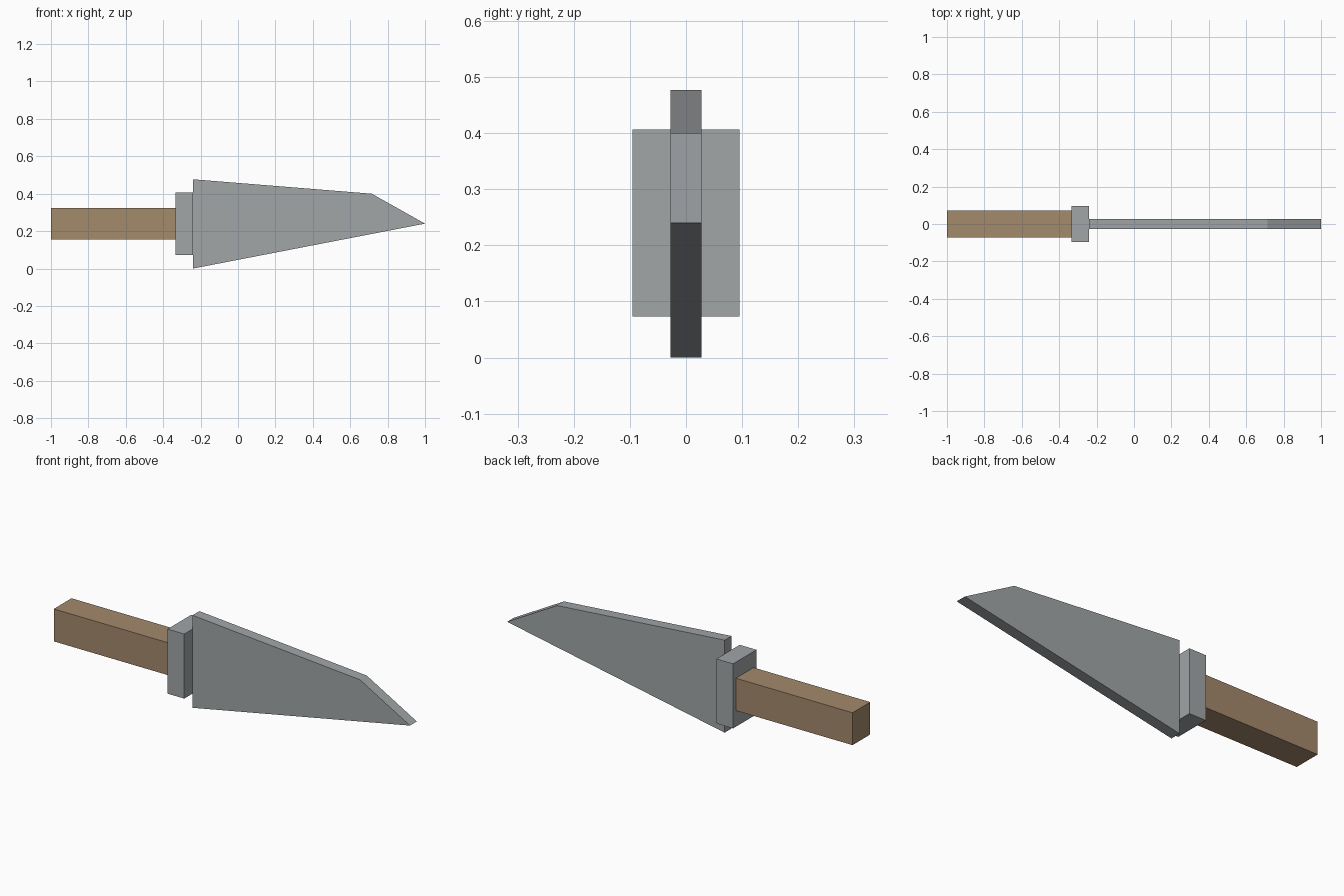
import bpy, bmesh

if "Cube" in bpy.data.objects:
    bpy.data.objects.remove(bpy.data.objects["Cube"])

def material(name, rgb):
    m = bpy.data.materials.new(name)
    m.diffuse_color = (*[(c / 255) ** 2.2 for c in rgb], 1)
    m.use_nodes = True
    m.node_tree.nodes["Principled BSDF"].inputs["Base Color"].default_value = m.diffuse_color
    return m

steel = material("steel grey", (160, 164, 166))
wood = material("brown wood", (162, 136, 108))

def slab(name, profile, half, mat):
    """Extrude an x-z outline symmetrically along y."""
    bm = bmesh.new()
    face = bm.faces.new([bm.verts.new((x, -half, z)) for x, z in profile])
    ext = bmesh.ops.extrude_face_region(bm, geom=[face])
    verts = [v for v in ext["geom"] if isinstance(v, bmesh.types.BMVert)]
    bmesh.ops.translate(bm, verts=verts, vec=(0, 2 * half, 0))
    bmesh.ops.recalc_face_normals(bm, faces=bm.faces)
    me = bpy.data.meshes.new(name)
    bm.to_mesh(me)
    bm.free()
    me.materials.append(mat)
    bpy.context.collection.objects.link(bpy.data.objects.new(name, me))

def rect(x0, x1, z0, z1):
    return [(x0, z0), (x1, z0), (x1, z1), (x0, z1)]

# Grip, guard and pointed blade
slab("handle", rect(-1, -0.335, 0.156, 0.323), 0.072, wood)
slab("guard", rect(-0.335, -0.24, 0.073, 0.406), 0.095, steel)
slab("blade", [(-0.24, 0), (1, 0.24), (0.715, 0.4), (-0.24, 0.477)], 0.028, steel)
